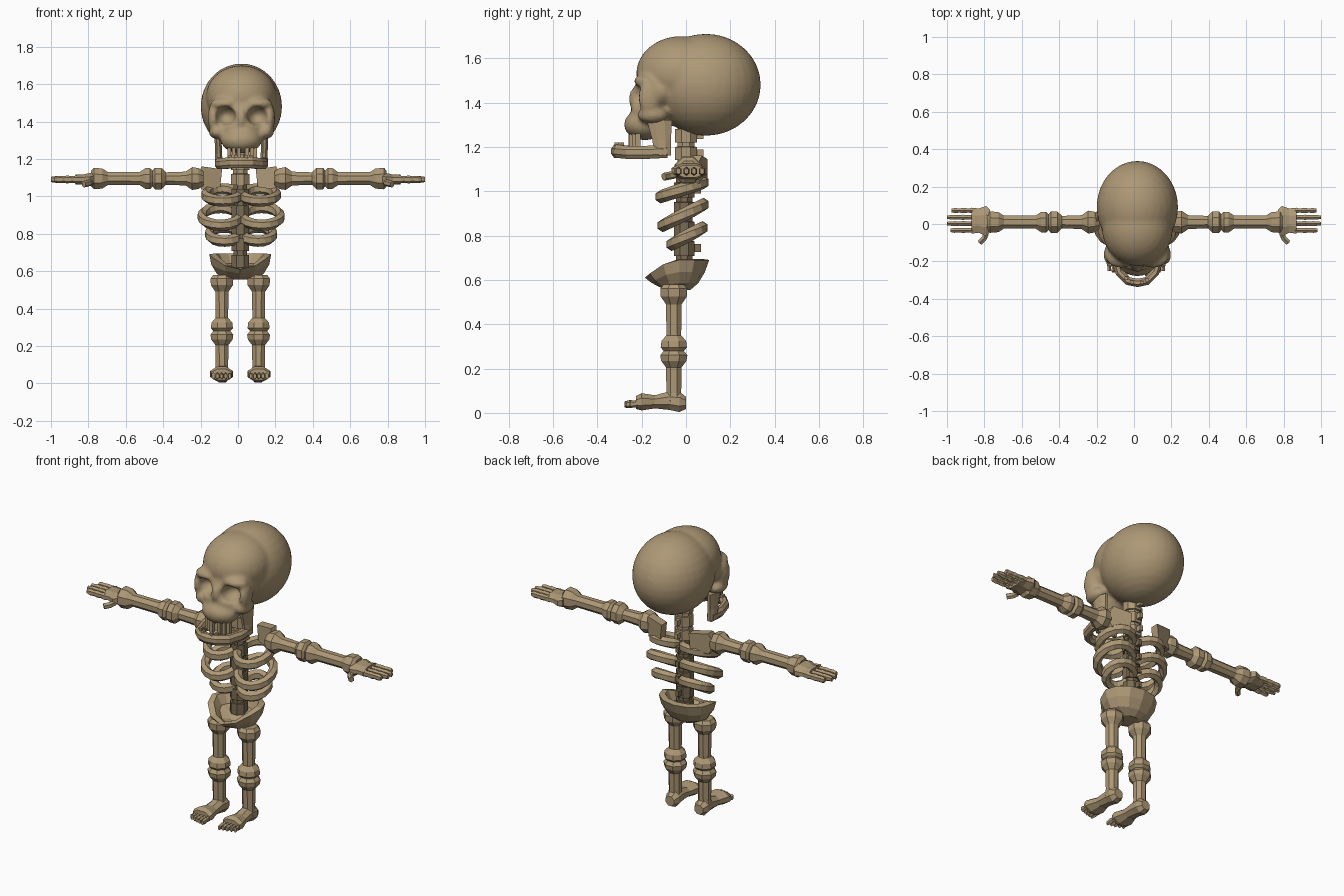
import bpy, bmesh, math
from mathutils import Vector, Matrix

if "Cube" in bpy.data.objects:
    bpy.data.objects.remove(bpy.data.objects["Cube"])

CX = 0.012  # centre line of the body


def material(name, col):
    m = bpy.data.materials.new(name)
    m.diffuse_color = (*col, 1)
    m.use_nodes = True
    m.node_tree.nodes["Principled BSDF"].inputs["Base Color"].default_value = m.diffuse_color
    return m


BONE = material("bone", (0.42, 0.315, 0.18))
DARK = material("dark bone", (0.2, 0.15, 0.085))


def finish(name, bm, mat=BONE, smooth=False):
    bmesh.ops.recalc_face_normals(bm, faces=bm.faces)
    for f in bm.faces:
        f.smooth = smooth
    me = bpy.data.meshes.new(name)
    bm.to_mesh(me)
    bm.free()
    me.materials.append(mat)
    ob = bpy.data.objects.new(name, me)
    bpy.context.collection.objects.link(ob)
    return ob


def skin(bm, rings, closed=False):
    """Bridge rings of points; cap the ends unless closed."""
    vs = [[bm.verts.new(p) for p in r] for r in rings]
    n = len(vs[0])
    for i in range(len(vs) if closed else len(vs) - 1):
        a, b = vs[i], vs[(i + 1) % len(vs)]
        for k in range(n):
            bm.faces.new((a[k], a[(k + 1) % n], b[(k + 1) % n], b[k]))
    if not closed:
        bm.faces.new(vs[0])
        bm.faces.new(vs[-1])


def loft(bm, axis, rings, n=8, sx=1, ox=0.0):
    """rings: (t, ca, cb, ra, rb) along the axis; sx mirrors x, ox shifts x."""
    out = []
    for t, ca, cb, ra, rb in rings:
        r = []
        for k in range(n):
            w = 2 * math.pi * (k + 0.5) / n
            a, b = ca + ra * math.cos(w), cb + rb * math.sin(w)
            p = {'x': (t, a, b), 'y': (a, t, b), 'z': (a, b, t)}[axis]
            r.append((sx * p[0] + ox, p[1], p[2]))
        out.append(r)
    skin(bm, out)


def sweep(bm, path, ra, rb, n=6):
    """Tube along a path; ra across, rb along the up direction."""
    path = [Vector(p) for p in path]
    rings = []
    for i, p in enumerate(path):
        d = (path[min(i + 1, len(path) - 1)] - path[max(i - 1, 0)]).normalized()
        side = d.cross(Vector((0, 0, 1))).normalized()
        up = side.cross(d)
        rings.append([p + side * ra * math.cos(2 * math.pi * (k + .5) / n)
                      + up * rb * math.sin(2 * math.pi * (k + .5) / n) for k in range(n)])
    skin(bm, rings)


def ball(bm, c, r, seg=32):
    m = Matrix.Translation(c) @ Matrix.Diagonal((*r, 1))
    bmesh.ops.create_uvsphere(bm, u_segments=seg, v_segments=seg // 2, radius=1, matrix=m)


def box(bm, c, s):
    bmesh.ops.create_cube(bm, size=1, matrix=Matrix.Translation(c) @ Matrix.Diagonal((*s, 1)))


# --- skull: merged ellipsoids with carved sockets
HX = 0.018
bm = bmesh.new()
ball(bm, (HX, 0.09, 1.48), (0.218, 0.248, 0.23))
ball(bm, (HX, -0.02, 1.53), (0.19, 0.205, 0.17))
ball(bm, (HX, -0.12, 1.45), (0.17, 0.115, 0.10))
ball(bm, (HX, -0.185, 1.30), (0.11, 0.095, 0.07))
ball(bm, (HX, -0.15, 1.36), (0.12, 0.10, 0.10))
ball(bm, (HX, -0.215, 1.415), (0.03, 0.045, 0.06))
for s in (-1, 1):
    ball(bm, (HX + s * 0.125, -0.15, 1.345), (0.05, 0.07, 0.04))
    ball(bm, (HX + s * 0.085, -0.18, 1.495), (0.08, 0.055, 0.035))
    ball(bm, (HX + s * 0.15, -0.165, 1.42), (0.03, 0.05, 0.08))
skull = finish("skull", bm, smooth=True)
bm = bmesh.new()
for s in (-1, 1):
    ball(bm, (HX + s * 0.085, -0.23, 1.43), (0.055, 0.085, 0.052))
    ball(bm, (HX + s * 0.015, -0.27, 1.37), (0.014, 0.035, 0.024), 16)
cutter = finish("socket_cutter", bm)
cutter.hide_render = True
for kind in ('REMESH', 'BOOLEAN', 'REMESH', 'SMOOTH'):
    m = skull.modifiers.new(kind.lower(), kind)
    if kind == 'REMESH':
        m.mode, m.voxel_size, m.use_smooth_shade = 'VOXEL', 0.01, True
    elif kind == 'BOOLEAN':
        m.object, m.operation = cutter, 'DIFFERENCE'
    else:
        m.factor, m.iterations = 0.5, 5
dg = bpy.context.evaluated_depsgraph_get()
carved = bpy.data.meshes.new_from_object(skull.evaluated_get(dg))
skull.modifiers.clear()
skull.data = carved
carved.materials.clear()
carved.materials.append(BONE)
for p in carved.polygons:
    p.use_smooth, p.material_index = True, 0
bpy.data.objects.remove(cutter)

# --- lower jaw: curved bar, upright branches
bm = bmesh.new()
half = [(0.12, -0.085, 1.18), (0.12, -0.18, 1.175), (0.095, -0.26, 1.175), (0.05, -0.305, 1.18)]
path = [(HX - x, y, z) for x, y, z in half] + [(HX, -0.315, 1.18)] + \
       [(HX + x, y, z) for x, y, z in reversed(half)]
sweep(bm, path, 0.024, 0.032, 8)
for s in (-1, 1):
    loft(bm, 'z', [(1.16, 0.12, -0.105, 0.024, 0.04), (1.23, 0.122, -0.11, 0.02, 0.045),
                   (1.32, 0.125, -0.12, 0.02, 0.062)], 8, s, HX)
finish("lower_jaw", bm)

# --- teeth
bm = bmesh.new()
for x in (-0.065, -0.04, -0.015, 0.03, 0.055, 0.075):
    box(bm, (HX + x, -0.25 + 6 * x * x, 1.225), (0.019, 0.022, 0.07))
for x in (-0.06, -0.03, 0.025, 0.05):
    box(bm, (HX + x, -0.318 + 8 * x * x, 1.205), (0.018, 0.018, 0.03))
finish("teeth", bm)

# --- neck and spine: stacked vertebrae
def vertebrae(name, z0, z1, count, cy, r, mat):
    bm = bmesh.new()
    h = (z1 - z0) / count
    for i in range(count):
        z = z0 + i * h
        loft(bm, 'z', [(z, 0, cy, r, r), (z + h * .75, 0, cy, r, r),
                       (z + h * .76, 0, cy, r * .8, r * .8), (z + h, 0, cy, r * .8, r * .8)], 8, 1, CX)
        box(bm, (CX, cy + r, z + h * .4), (0.02, 0.05, h * .4))
    finish(name, bm, mat)


vertebrae("neck", 1.06, 1.30, 3, 0.0, 0.053, BONE)
vertebrae("spine", 0.62, 1.06, 5, -0.008, 0.05, DARK)

# --- ribs: three tilted pairs of loops
bm = bmesh.new()
for w, yf, zf, yb, zb in ((0.205, -0.115, 0.975, 0.08, 1.04),
                          (0.225, -0.105, 0.845, 0.08, 0.94),
                          (0.185, -0.065, 0.76, 0.075, 0.835)):
    for s in (-1, 1):
        xr = (w - 0.025) / 2
        pts = []
        for i in range(15):
            a = math.radians(-160 + 320 * i / 14)
            f = (1 + math.sin(a)) / 2
            pts.append((CX + 0.005 + s * (xr + 0.01 + xr * math.cos(a)),
                        yf + (yb - yf) * f, zf + (zb - zf) * f))
        sweep(bm, pts, 0.026, 0.03, 6)
finish("ribs", bm)

# --- pelvis: open bowl with a low front lip
bm = bmesh.new()
rings = []
for z, rx, ry in ((0.555, 0.06, 0.05), (0.585, 0.125, 0.085), (0.635, 0.155, 0.115),
                  (0.69, 0.165, 0.135), (0.695, 0.13, 0.10), (0.64, 0.10, 0.07), (0.625, 0.05, 0.03)):
    ring = []
    for k in range(12):
        w = 2 * math.pi * k / 12
        f = max(0, -math.sin(w)) ** 2 * max(0, (z - 0.555) / 0.135)
        ring.append((CX + rx * math.cos(w), -0.03 + ry * math.sin(w) - 0.02 * f, z - 0.08 * f))
    rings.append(ring)
skin(bm, rings)
finish("pelvis", bm)

for s, side in ((-1, "left"), (1, "right")):
    ox = 0.005
    # --- shoulder blade: tapered plate
    bm = bmesh.new()
    outline = ((0.09, 0.085, 1.145), (0.2, 0.06, 1.16), (0.225, 0.03, 1.10),
               (0.2, 0.05, 1.035), (0.1, 0.085, 1.05))
    skin(bm, [[(s * x + ox, y + dy, z) for x, y, z in outline] for dy in (-0.04, 0.012)])
    finish(side + "_shoulder_blade", bm)

    # --- arm bones
    bm = bmesh.new()
    for prof in (((0.19, .04), (0.215, .06), (0.25, .066), (0.285, .04), (0.39, .036), (0.415, .062), (0.45, .062), (0.465, .04)),
                 ((0.455, .04), (0.475, .06), (0.50, .06), (0.53, .038), (0.70, .037), (0.73, .058), (0.775, .062), (0.79, .045))):
        loft(bm, 'x', [(t, 0.01, 1.095, r, r) for t, r in prof], 8, s, ox)
    finish(side + "_arm", bm)

    # --- hand: palm, four fingers, thumb
    bm = bmesh.new()
    loft(bm, 'x', [(0.77, 0.015, 1.09, 0.065, 0.045), (0.79, 0.015, 1.09, 0.088, 0.038),
                   (0.83, 0.018, 1.09, 0.07, 0.028), (0.87, 0.018, 1.09, 0.075, 0.03)], 8, s)
    for y, end in ((0.072, 0.975), (0.036, 1.0), (0.002, 1.0), (-0.034, 0.98)):
        loft(bm, 'x', [(0.86, y, 1.09, .016, .022), (0.885, y, 1.09, .013, .018), (0.915, y, 1.09, .016, .021),
                       (0.93, y, 1.09, .013, .018), (0.96, y, 1.09, .015, .02), (end, y, 1.09, .011, .014)], 6, s)
    sweep(bm, [(s * 0.79, -0.05, 1.075), (s * 0.80, -0.075, 1.07), (s * 0.825, -0.10, 1.065)], .016, .018)
    finish(side + "_hand", bm)

    # --- leg bones
    bm = bmesh.new()
    for prof in (((0.58, .05), (0.56, .066), (0.525, .064), (0.49, .038), (0.35, .036), (0.325, .06), (0.295, .064), (0.275, .045)),
                 ((0.285, .045), (0.26, .066), (0.235, .062), (0.205, .038), (0.09, .036), (0.05, .042))):
        loft(bm, 'z', [(t, 0.098, -0.055, r, r) for t, r in prof], 8, s, CX)
    finish(side + "_leg", bm)

    # --- foot with five toes
    bm = bmesh.new()
    loft(bm, 'y', [(0.0, .096, .045, .03, .03), (-0.03, .096, .05, .045, .05), (-0.075, .096, .055, .042, .045),
                   (-0.14, .098, .05, .045, .032), (-0.2, .1, .05, .066, .042), (-0.225, .1, .047, .06, .032)], 8, s, CX)
    for i in range(5):
        x, end = 0.056 + 0.022 * i, (-0.275, -0.27, -0.265, -0.255, -0.245)[i]
        loft(bm, 'y', [(-0.21, x, .042, .012, .02), (-0.235, x, .04, .01, .015),
                       (-0.25, x, .04, .012, .019), (end - .003, x, .038, .009, .014)], 6, s, CX)
    finish(side + "_foot", bm)
